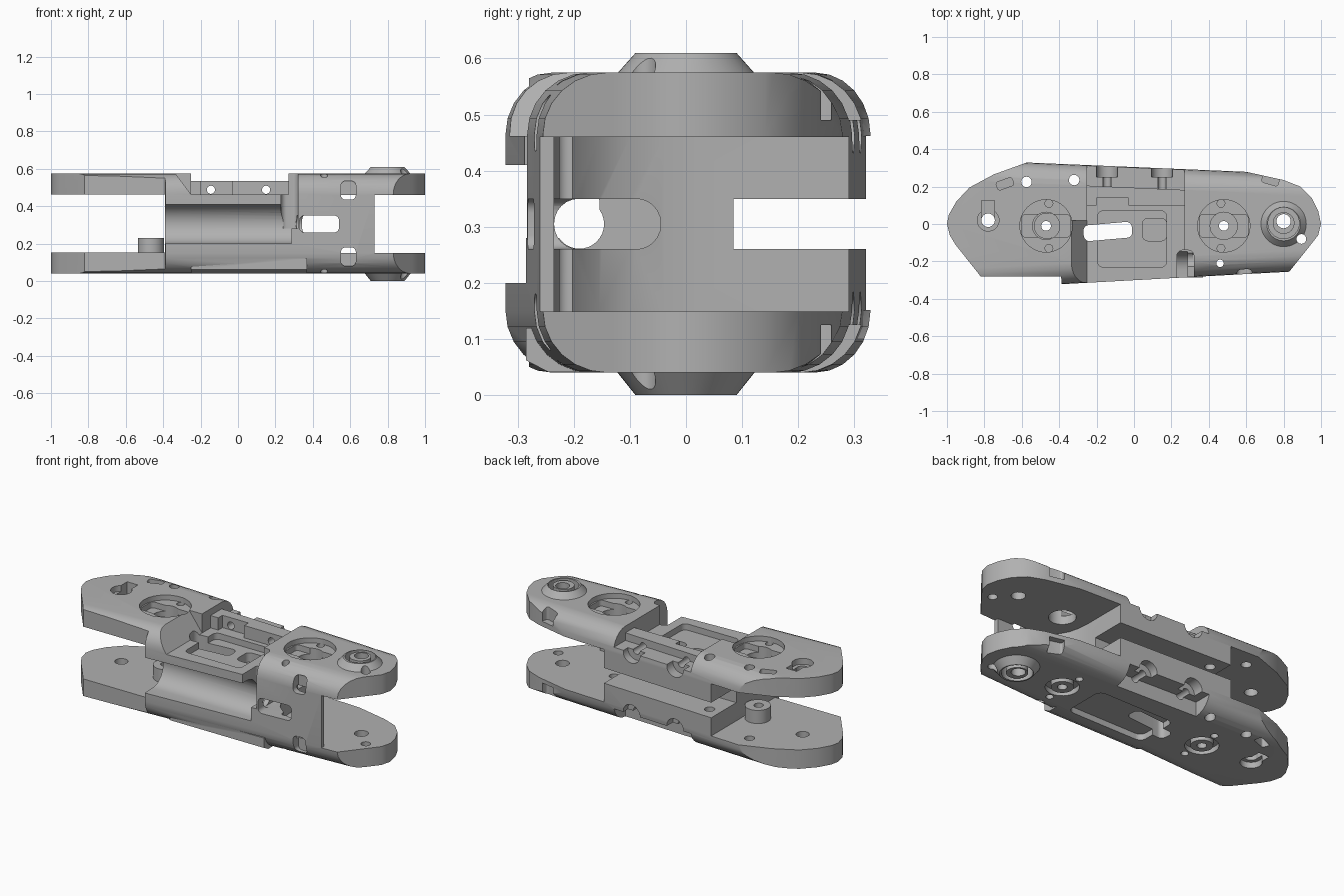
import bpy
import bmesh
from math import pi, sin, cos, radians
from mathutils import Matrix, Vector

cube = bpy.data.objects.get("Cube")
if cube:
    bpy.data.objects.remove(cube, do_unlink=True)

metal = bpy.data.materials.new("grey_metal")
metal.use_nodes = True
metal.diffuse_color = (0.44, 0.44, 0.44, 1)
metal.node_tree.nodes["Principled BSDF"].inputs["Base Color"].default_value = (0.44, 0.44, 0.44, 1)

MID = 0.3075          # height of the mirror plane between the two plates
TOP, BOTTOM = 0.575, 0.04


def loft(name, rings):
    """Closed solid through rings of equal point count."""
    bm = bmesh.new()
    loops = [[bm.verts.new(p) for p in ring] for ring in rings]
    n = len(loops[0])
    for a, b in zip(loops, loops[1:]):
        for i in range(n):
            bm.faces.new((a[i], a[(i + 1) % n], b[(i + 1) % n], b[i]))
    bm.faces.new(loops[0])
    bm.faces.new(loops[-1])
    bmesh.ops.recalc_face_normals(bm, faces=bm.faces)
    me = bpy.data.meshes.new(name)
    bm.to_mesh(me)
    bm.free()
    me.materials.append(metal)
    ob = bpy.data.objects.new(name, me)
    bpy.context.collection.objects.link(ob)
    return ob


def prism(name, pts, z0, z1):
    return loft(name, [[(x, y, z) for x, y in pts] for z in (z0, z1)])


def box(x0, x1, y0, y1, z0, z1):
    return prism("box_cutter", [(x0, y0), (x1, y0), (x1, y1), (x0, y1)], z0, z1)


def circle(cx, cy, r, n=32):
    return [(cx + r * cos(2 * pi * i / n), cy + r * sin(2 * pi * i / n)) for i in range(n)]


def rounded(cx, cy, w, h, r, angle=0):
    """Rounded rectangle outline, optionally turned."""
    pts = []
    for k, (sx, sy) in enumerate([(1, 1), (-1, 1), (-1, -1), (1, -1)]):
        for j in range(7):
            a = pi / 2 * (k + j / 6)
            pts.append(Vector((sx * (w / 2 - r) + r * cos(a), sy * (h / 2 - r) + r * sin(a))))
    turn = Matrix.Rotation(radians(angle), 2)
    return [(cx + (turn @ p).x, cy + (turn @ p).y) for p in pts]


def along_x(pts, x0, x1):
    return loft("x_cutter", [[(x, y, z) for y, z in pts] for x in (x0, x1)])


def along_y(pts, y0, y1):
    return loft("y_cutter", [[(x, y, z) for x, z in pts] for y in (y0, y1)])


def combine(target, tool, operation="DIFFERENCE"):
    mod = target.modifiers.new("cut", "BOOLEAN")
    mod.object, mod.operation, mod.solver = tool, operation, "EXACT"
    tool.hide_render = True
    graph = bpy.context.evaluated_depsgraph_get()
    graph.update()
    mesh = bpy.data.meshes.new_from_object(target.evaluated_get(graph))
    target.modifiers.clear()
    target.data = mesh
    bpy.data.objects.remove(tool, do_unlink=True)


def both(z0, z1):
    """A height range and its mirror on the lower plate."""
    return [(z0, z1), (2 * MID - z1, 2 * MID - z0)]


# tapered body with rounded long edges
def section(x, front, back):
    return [(x, y, z) for y, z in rounded((front + back) / 2, MID, back - front, TOP - BOTTOM, 0.11)]


frame = loft("link_frame", [section(-1.05, -0.358, 0.349), section(1.05, -0.243, 0.26)])

# plan outline with round ends
outline = [(-0.82, -0.28), (-0.39, -0.28), (-0.385, -0.34), (-0.1, -0.34), (0.83, -0.255),
           (0.93, -0.13), (0.985, -0.06), (1, 0), (0.985, 0.07), (0.95, 0.14), (0.89, 0.2),
           (0.8, 0.235), (0.6, 0.279), (-0.57, 0.33), (-0.75, 0.265), (-0.88, 0.195),
           (-0.95, 0.12), (-0.99, 0.05), (-1, 0), (-0.985, -0.06), (-0.955, -0.11)]
combine(frame, prism("outline", outline, -0.1, 0.7), "INTERSECT")

# flat panel on the lower front edge
panel = [(-0.1, 0.041), (-0.245, 0.041), (-0.285, 0.062), (-0.285, 0.12), (-0.1, 0.12)]
combine(frame, along_x(panel, -0.25, 0.37), "UNION")

# tapered pivot collars on both plates
for z0, z1 in [(TOP - 0.01, 0.61), (BOTTOM + 0.01, 0.0)]:
    collar = loft("collar", [[(x, y, z) for x, y in circle(0.8, 0, r, 48)]
                             for z, r in [(z0, 0.13), (z1, 0.09)]])
    combine(frame, collar, "UNION")

# open forks at both ends; the left one runs in behind a thin front wall
combine(frame, box(-1.2, -0.39, -0.5, 0.5, 0.152, 0.462))
fork = [(1.2, 0.5), (0.335, 0.5), (0.335, 0.03), (0.34, -0.04), (0.355, -0.1), (0.385, -0.155),
        (0.47, -0.225), (0.51, -0.235), (0.73, -0.235), (0.73, -0.5), (1.2, -0.5)]
combine(frame, prism("fork", fork, 0.149, 0.46))

# rear slot, concave front channel, lengthwise bore and front window
combine(frame, box(-0.6, 0.9, 0.085, 0.5, 0.26, 0.35))
channel = [(-0.5, 0.41), (-0.245, 0.41)]
channel += [(-0.245 + 0.1 * sin(a), 0.305 + 0.105 * cos(a)) for a in [pi * i / 16 for i in range(1, 16)]]
channel += [(-0.245, 0.2), (-0.5, 0.2)]
combine(frame, along_x(channel, -0.5, 0.285))
combine(frame, along_x(circle(-0.19, 0.305, 0.044), 0.25, 0.9))
combine(frame, along_x(rounded(-0.14, 0.305, 0.19, 0.09, 0.044), 0.315, 0.9))
combine(frame, along_y(rounded(0.435, 0.305, 0.21, 0.09, 0.025), -0.5, -0.15))

# centre saddle in the upper plate, with its tray
ramp = [(-0.355, 0.6), (-0.335, 0.575), (-0.25, 0.462), (0.1, 0.462), (0.1, 0.6)]
combine(frame, along_y(ramp, -0.5, 0.02))
combine(frame, box(-0.25, 0.27, -0.5, 0.1, 0.462, 0.7))
combine(frame, box(-0.2, -0.03, 0.0, 0.14, 0.462, 0.7))
combine(frame, box(-0.25, 0.27, 0.05, 0.5, 0.535, 0.7))
tray_parts = [(rounded(-0.01, -0.08, 0.37, 0.3, 0.03), 0.425),
              (rounded(0.11, -0.03, 0.13, 0.12, 0.03), 0.37),
              (rounded(-0.14, -0.04, 0.26, 0.085, 0.03, 5), -0.1)]
for pts, floor in tray_parts:
    combine(frame, prism("tray", pts, floor, 0.7))

# cable groove leading from the saddle to the channel
combine(frame, prism("groove", rounded(0.275, -0.3, 0.09, 0.32, 0.03), 0.28, 0.7))

# recess in the underside
combine(frame, prism("recess", rounded(0.05, -0.05, 0.5, 0.26, 0.04), -0.1, 0.075))

# stepped rear rails, with cross holes and round counterbores
for z0, z1 in both(0.49, 0.7):
    ledge = [(-0.25, 0.205), (0.27, 0.182), (0.27, 0.5), (-0.25, 0.5)]
    combine(frame, prism("ledge", ledge, z0, z1))
for x in (-0.145, 0.15):
    for z in (0.488, 2 * MID - 0.488):
        start = -0.5 if z > MID else 0.0
        combine(frame, along_y(circle(x, z, 0.022, 20), start, 0.5))
        combine(frame, along_y(circle(x, z, 0.057, 24), 0.25, 0.5))

# bearing pockets above, with a bar-shaped seat, and ring grooves below
for x in (-0.47, 0.48):
    combine(frame, prism("pocket", circle(x, -0.01, 0.14, 40), 0.545, 0.7))
    combine(frame, prism("seat", rounded(x, -0.01, 0.26, 0.12, 0.02), 0.51, 0.7))
    combine(frame, prism("bearing_bore", circle(x, -0.01, 0.073), 0.4, 0.7))
    groove = prism("lower_groove", circle(x, -0.01, 0.09), -0.1, 0.07)
    combine(groove, prism("lower_core", circle(x, -0.01, 0.06), -1, 2))
    combine(frame, groove)

# pivot recesses
for z0, z1 in both(0.54, 0.7):
    ring = prism("ring", circle(0.8, 0.005, 0.083, 40), z0, z1)
    combine(ring, prism("ring_core", circle(0.8, 0.005, 0.058), -1, 2))
    combine(frame, ring)
    combine(frame, prism("spot_face", circle(-0.78, 0.02, 0.058), z0, z1))
for z0, z1 in both(0.5, 0.7):
    combine(frame, box(-0.815, -0.745, 0.03, 0.125, z0, z1))

# through holes
for x, y, r in [(-0.47, -0.01, 0.026), (0.48, -0.01, 0.026), (-0.78, 0.02, 0.036), (0.8, 0.015, 0.038),
                (0.895, -0.08, 0.026), (-0.575, 0.225, 0.028), (-0.32, 0.235, 0.028), (0.46, -0.21, 0.02)]:
    combine(frame, prism("hole", circle(x, y, r, 24), -0.2, 0.8))

# blind screw holes and front windows, mirrored top to bottom
for z0, z1 in both(0.5, 0.7):
    for x in (-0.455, 0.465):
        for y in (0.11, -0.13):
            combine(frame, prism("screw_hole", circle(x, y, 0.021, 16), z0, z1))
for z0, z1 in both(0.435, 0.535):
    window = rounded(0.59, (z0 + z1) / 2, 0.08, z1 - z0, 0.025)
    combine(frame, along_y(window, -0.5, -0.22))

# angled clip slots at the rear corners
for x, y, angle in [(-0.69, 0.215, 20), (0.73, 0.235, -16)]:
    for z0, z1 in both(0.49, 0.7):
        combine(frame, prism("clip_slot", rounded(x, y, 0.09, 0.045, 0.012, angle), z0, z1))

# bearing post on the lower right plate
post = prism("bearing_post", circle(-0.465, -0.01, 0.07), 0.14, 0.23)
combine(post, prism("post_hole", circle(-0.47, -0.01, 0.026, 24), -0.2, 0.8))

for ob in (frame, post):
    bpy.ops.object.select_all(action="DESELECT")
    ob.select_set(True)
    bpy.context.view_layer.objects.active = ob
    bpy.ops.object.shade_smooth_by_angle(angle=radians(30))
